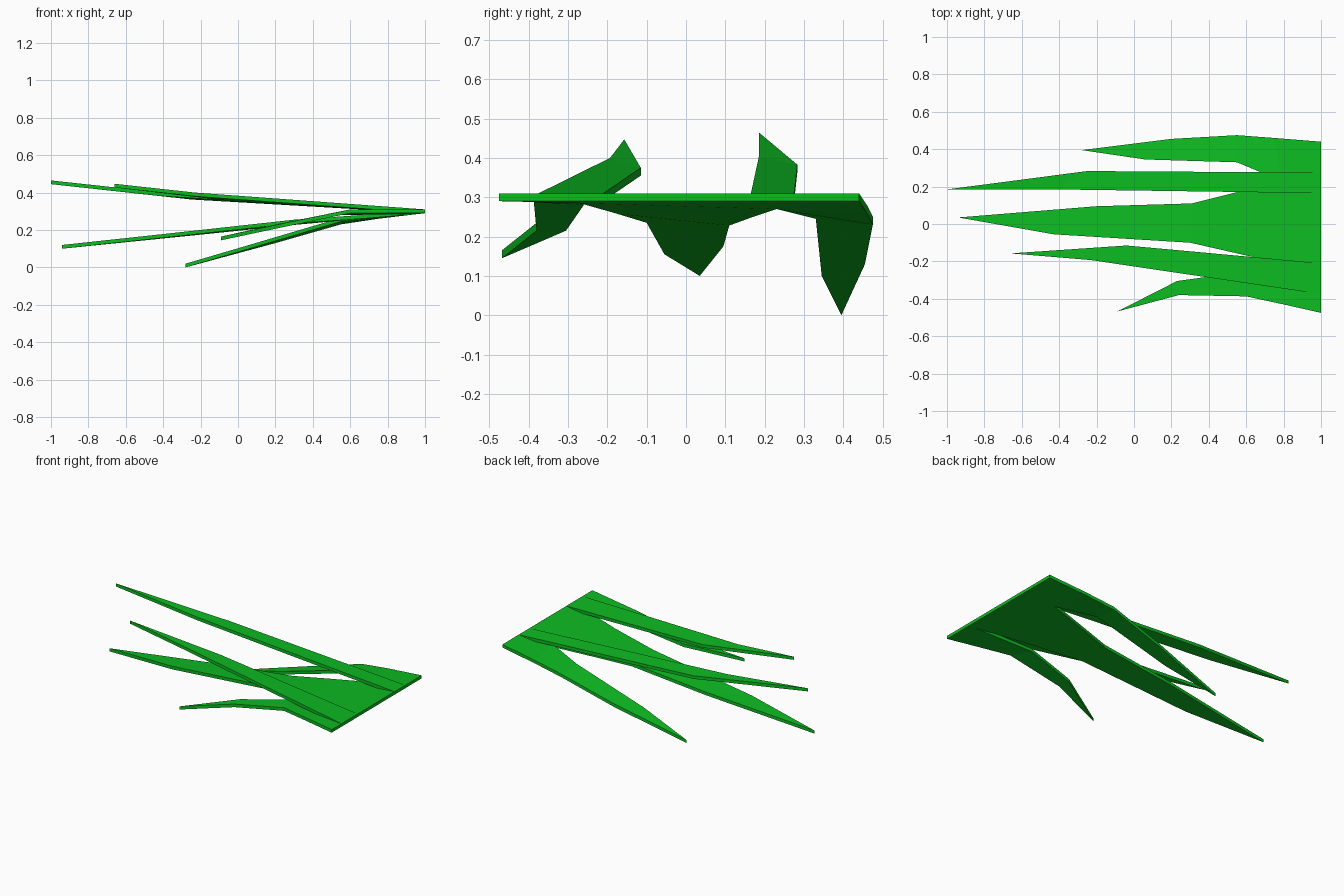
import bpy, bmesh

THICKNESS = 0.02

if "Cube" in bpy.data.objects:
    bpy.data.objects.remove(bpy.data.objects["Cube"], do_unlink=True)

green = bpy.data.materials.new("leaf green")
colour = (0.004, 0.5, 0.016, 1.0)
green.use_nodes = True
green.diffuse_color = colour
green.node_tree.nodes["Principled BSDF"].inputs["Base Color"].default_value = colour


def make_sheet(name, blades):
    """Span each pair of edge rails to its tip, weld the roots, drop to a thin solid."""
    bm = bmesh.new()
    for front, back, tip in blades:
        a = [bm.verts.new(p) for p in front]
        b = [bm.verts.new(p) for p in back]
        for i in range(len(a) - 1):
            bm.faces.new((a[i], b[i], b[i + 1], a[i + 1]))
        bm.faces.new((a[-1], b[-1], bm.verts.new(tip)))
    bmesh.ops.remove_doubles(bm, verts=bm.verts[:], dist=0.001)
    out = bmesh.ops.extrude_face_region(bm, geom=bm.faces[:])
    lower = [g for g in out["geom"] if isinstance(g, bmesh.types.BMVert)]
    bmesh.ops.translate(bm, verts=lower, vec=(0, 0, -THICKNESS))
    bmesh.ops.recalc_face_normals(bm, faces=bm.faces[:])
    mesh = bpy.data.meshes.new(name)
    bm.to_mesh(mesh)
    bm.free()
    mesh.materials.append(green)
    obj = bpy.data.objects.new(name, mesh)
    bpy.context.collection.objects.link(obj)


# Roots of the notches shared by neighbouring lower blades
back_notch = [(1, .23, .31), (.79, .23, .29)]
front_notch = [(1, -.27, .31), (.96, -.27, .305)]

# Drooping blades, joined in one sheet at the root
back_blade = (
    back_notch + [(.55, .33, .265), (.06, .345, .12)],
    [(1, .44, .31), (.75, .46, .28), (.55, .475, .25), (.2, .455, .15)],
    (-.28, .395, .02))
middle_blade = (
    front_notch + [(.63, -.175, .278), (.3, -.1, .255), (-.43, -.055, .175)],
    back_notch + [(.55, .17, .27), (.31, .11, .248), (-.2, .095, .195)],
    (-.94, .035, .12))
front_blade = (
    [(1, -.475, .31), (.8, -.43, .31), (.6, -.387, .31), (.24, -.38, .235)],
    front_notch + [(.55, -.26, .3), (.23, -.305, .235)],
    (-.09, -.468, .165))
make_sheet("lower_leaf", [back_blade, middle_blade, front_blade])

# Rising blades laid over the root
make_sheet("upper_back_blade", [(
    [(1, .165, .31), (-.42, .185, .402)],
    [(1, .275, .31), (-.25, .283, .383)],
    (-1, .185, .465))])
make_sheet("upper_front_blade", [(
    [(1, -.375, .31), (-.23, -.193, .4)],
    [(1, -.21, .31), (-.04, -.115, .375)],
    (-.66, -.157, .447))])
